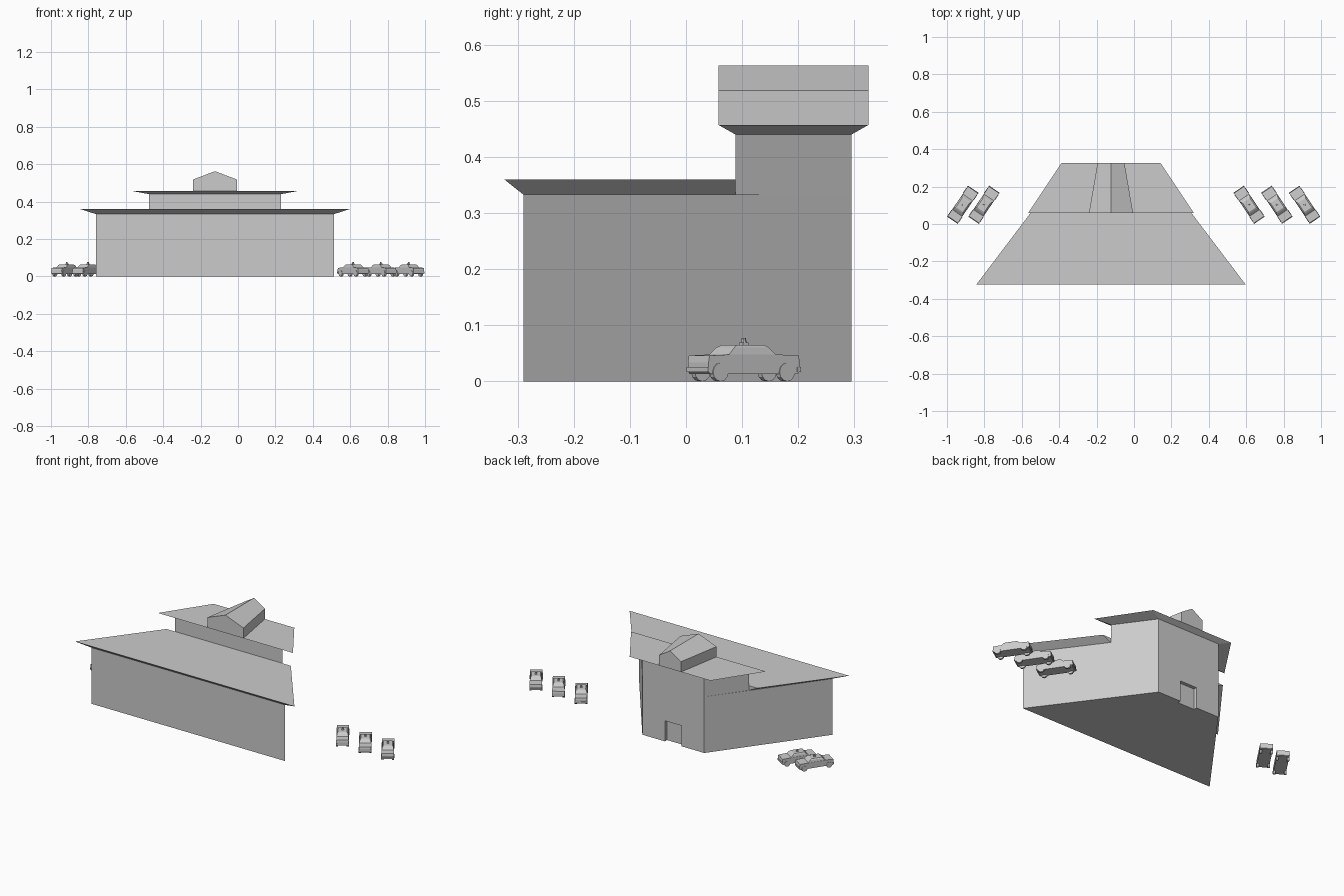
import bpy, bmesh, math
from mathutils import Matrix

if "Cube" in bpy.data.objects:
    bpy.data.objects.remove(bpy.data.objects["Cube"])

CX = -0.123  # building centre line

grey = bpy.data.materials.new("plain_grey")
grey.diffuse_color = (0.6, 0.6, 0.6, 1)
grey.use_nodes = True
grey.node_tree.nodes["Principled BSDF"].inputs["Base Color"].default_value = grey.diffuse_color


def finish(name, bm):
    bmesh.ops.recalc_face_normals(bm, faces=bm.faces)
    me = bpy.data.meshes.new(name)
    bm.to_mesh(me)
    bm.free()
    me.materials.append(grey)
    ob = bpy.data.objects.new(name, me)
    bpy.context.collection.objects.link(ob)
    return ob


def loft(bm, rings):
    """Join closed rings of points with quads and cap both ends."""
    vs = [[bm.verts.new(p) for p in r] for r in rings]
    n = len(vs[0])
    for a, b in zip(vs, vs[1:]):
        for i in range(n):
            j = (i + 1) % n
            bm.faces.new((a[i], a[j], b[j], b[i]))
    bm.faces.new(vs[0][::-1])
    bm.faces.new(vs[-1])


def trapezoid(y0, h0, y1, h1, z):
    return [(CX - h0, y0, z), (CX + h0, y0, z), (CX + h1, y1, z), (CX - h1, y1, z)]


def solid(name, *rings):
    bm = bmesh.new()
    loft(bm, rings)
    return finish(name, bm)


# Building: tapering hall, raised rear storey and flared roof slabs
hall = solid("main_walls",
             trapezoid(-0.29, 0.635, 0.295, 0.203, 0),
             trapezoid(-0.29, 0.635, 0.295, 0.203, 0.333))
solid("upper_walls",
      trapezoid(0.088, 0.3525, 0.295, 0.203, 0.333),
      trapezoid(0.088, 0.3525, 0.295, 0.203, 0.44))
solid("lower_roof",
      trapezoid(-0.29, 0.635, 0.088, 0.3525, 0.333),
      trapezoid(-0.324, 0.72, 0.088, 0.408, 0.36))
solid("upper_roof",
      trapezoid(0.088, 0.3525, 0.295, 0.203, 0.44),
      trapezoid(0.058, 0.443, 0.325, 0.265, 0.457))


# Gabled roof house, narrower at the back
def gable(y, h):
    return [(CX + x, y, z) for x, z in
            ((-h, 0.457), (h, 0.457), (h, 0.518), (0, 0.563), (-h, 0.518))]


solid("roof_gable", gable(0.058, 0.118), gable(0.325, 0.072))

# Recessed rear doorway
cutter = solid("door_cutter",
               trapezoid(0.275, 0.055, 0.35, 0.055, -0.02),
               trapezoid(0.275, 0.055, 0.35, 0.055, 0.122))
cutter.hide_render = True
mod = hall.modifiers.new("doorway", "BOOLEAN")
mod.operation = "DIFFERENCE"
mod.solver = "EXACT"
mod.object = cutter
bpy.context.view_layer.objects.active = hall
bpy.ops.object.modifier_apply(modifier=mod.name)
bpy.data.objects.remove(cutter)


# Patrol cars
def box(bm, x, y, z, sx, sy, sz):
    m = Matrix.Translation((x, y, z)) @ Matrix.Diagonal((sx, sy, sz, 1))
    bmesh.ops.create_cube(bm, size=1, matrix=m)


def rect(hx, y0, y1, z):
    return [(-hx, y0, z), (hx, y0, z), (hx, y1, z), (-hx, y1, z)]


def car_mesh():
    bm = bmesh.new()
    # body shell from its side profile
    half = [(0.094, 0.013), (0.098, 0.018), (0.098, 0.034), (0.096, 0.046), (0.05, 0.048)]
    side = [(-y, z) for y, z in half] + [(y, z) for y, z in reversed(half)]
    loft(bm, [[(x, y, z) for y, z in side] for x in (-0.033, 0.033)])
    # cabin
    loft(bm, [rect(0.032, -0.054, 0.048, 0.047),
              rect(0.029, -0.040, 0.035, 0.060),
              rect(0.024, -0.032, 0.027, 0.065)])
    # bumpers
    for s in (-1, 1):
        box(bm, 0, s * 0.096, 0.021, 0.069, 0.008, 0.009)
    # roof light
    box(bm, 0, 0, 0.0665, 0.012, 0.012, 0.005)
    bmesh.ops.create_cone(bm, cap_ends=True, segments=8, radius1=0.005, radius2=0.004,
                          depth=0.009, matrix=Matrix.Translation((0, 0, 0.0725)))
    # wheels
    for x in (-0.029, 0.029):
        for y in (-0.073, 0.07):
            m = Matrix.Translation((x, y, 0.0165)) @ Matrix.Rotation(math.pi / 2, 4, "Y")
            bmesh.ops.create_cone(bm, cap_ends=True, segments=12, radius1=0.0165,
                                  radius2=0.0165, depth=0.012, matrix=m)
    return bm


for i, x in enumerate((-0.915, -0.802, 0.615, 0.764, 0.912)):
    car = finish(f"patrol_car_{i + 1}", car_mesh())
    car.location = (x, 0.103, 0)
    car.rotation_euler.z = math.copysign(math.radians(34), x)
